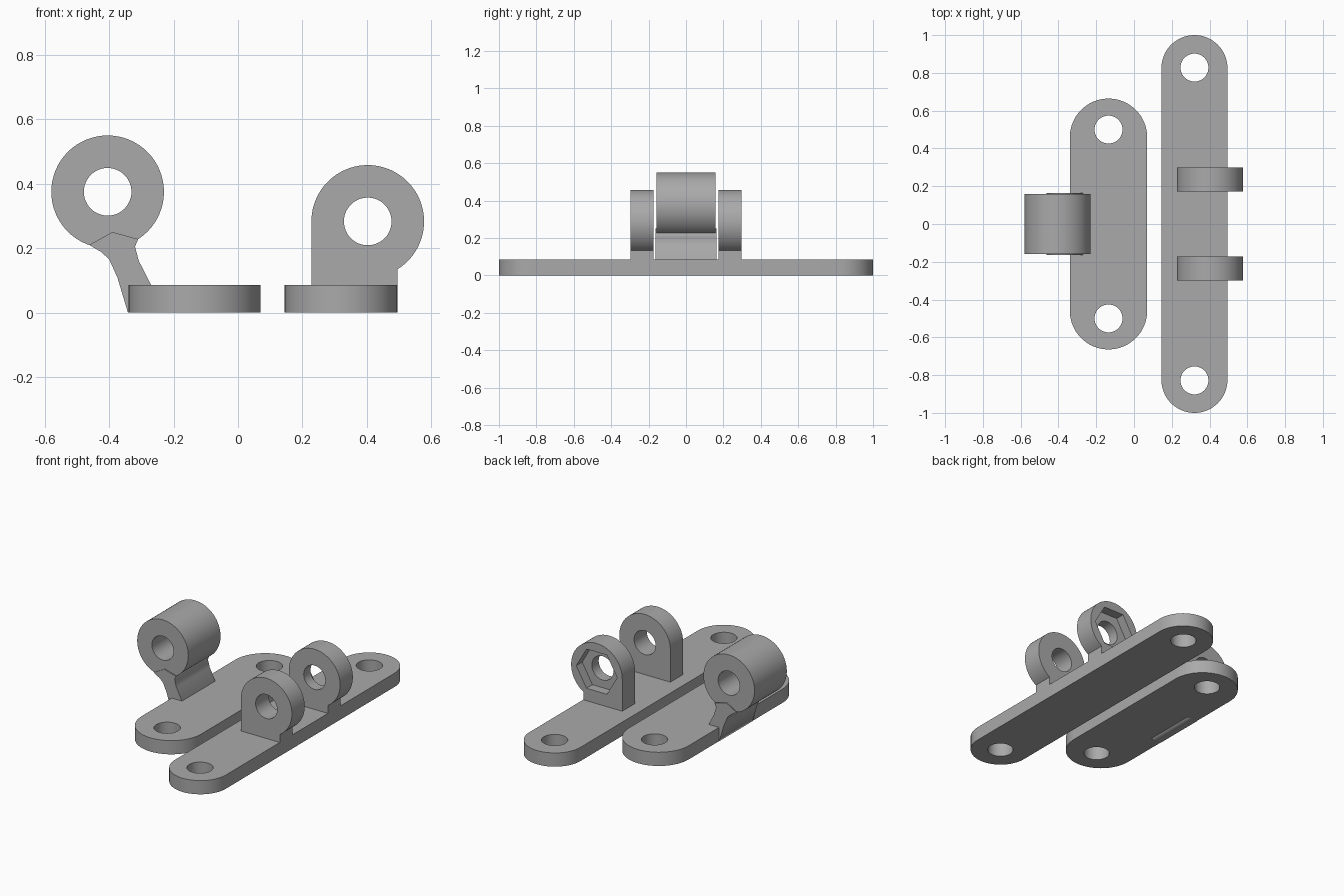
import bpy, bmesh
from math import sin, cos, pi, radians, asin
from mathutils import Matrix

if "Cube" in bpy.data.objects:
    bpy.data.objects.remove(bpy.data.objects["Cube"], do_unlink=True)

grey = bpy.data.materials.new("plain_grey")
grey.use_nodes = True
colour = (0.4, 0.4, 0.4, 1)
grey.diffuse_color = colour
grey.node_tree.nodes["Principled BSDF"].inputs["Base Color"].default_value = colour

UPRIGHT = Matrix.Rotation(pi / 2, 4, 'X')   # profile (x, z) extruded along y


def arc(cx, cy, r, start, end, steps):
    """Points on a circle, angles in degrees."""
    return [(cx + r * cos(radians(start + (end - start) * i / steps)),
             cy + r * sin(radians(start + (end - start) * i / steps)))
            for i in range(steps + 1)]


def circle(cx, cy, r, sides=48, turn=0):
    return arc(cx, cy, r, turn, turn + 360, sides)[:-1]


def solid(name, loops, low, high, matrix=Matrix()):
    """Extrude an outline with optional hole loops between two depths."""
    curve = bpy.data.curves.new(name, 'CURVE')
    curve.dimensions = '2D'
    curve.fill_mode = 'BOTH'
    curve.extrude = (high - low) / 2
    for points in loops:
        spline = curve.splines.new('POLY')
        spline.points.add(len(points) - 1)
        for point, (x, y) in zip(spline.points, points):
            point.co = (x, y, 0, 1)
        spline.use_cyclic_u = True
    temp = bpy.data.objects.new("temp", curve)
    bpy.context.collection.objects.link(temp)
    mesh = bpy.data.meshes.new_from_object(
        temp.evaluated_get(bpy.context.evaluated_depsgraph_get()))
    bpy.data.objects.remove(temp)
    bpy.data.curves.remove(curve)

    bm = bmesh.new()
    bm.from_mesh(mesh)
    bmesh.ops.remove_doubles(bm, verts=bm.verts, dist=1e-5)
    bmesh.ops.translate(bm, verts=bm.verts, vec=(0, 0, (low + high) / 2))
    bmesh.ops.transform(bm, matrix=matrix, verts=bm.verts)
    bmesh.ops.recalc_face_normals(bm, faces=bm.faces)
    bm.to_mesh(mesh)
    bm.free()
    mesh.name = name
    mesh.materials.clear()
    mesh.materials.append(grey)
    obj = bpy.data.objects.new(name, mesh)
    bpy.context.collection.objects.link(obj)
    return obj


def smooth(obj):
    bpy.ops.object.select_all(action='DESELECT')
    obj.select_set(True)
    bpy.context.view_layer.objects.active = obj
    bpy.ops.object.shade_smooth_by_angle(angle=radians(25))


def plate(name, x, half_length, r, hole_y):
    """Round-ended mounting plate with a screw hole at each end."""
    end = half_length - r
    outline = arc(x, end, r, 0, 180, 32) + arc(x, -end, r, 180, 360, 32)
    holes = [circle(x, side * hole_y, 0.074) for side in (-1, 1)]
    smooth(solid(name, [outline] + holes, 0, 0.085))


plate("short_plate", -0.135, 0.664, 0.205, 0.5)
plate("long_plate", 0.32, 1.0, 0.175, 0.828)

# Hinge barrel and its bent arm
RADIUS, BORE = 0.175, 0.074
smooth(solid("hinge_barrel",
             [circle(-0.405, 0.375, RADIUS, 64), circle(-0.405, 0.375, BORE)],
             -0.158, 0.158, UPRIGHT))
arm = [(-0.342, 0), (-0.375, 0.11), (-0.4, 0.165), (-0.425, 0.188), (-0.462, 0.21),
       (-0.39, 0.25), (-0.31, 0.228), (-0.32, 0.205), (-0.308, 0.16), (-0.268, 0.082),
       (-0.268, 0)]
solid("barrel_arm", [arm], -0.163, 0.163, UPRIGHT)

# Pair of lugs with a flat back and an undercut front
LUG_X, LUG_Z, EDGE = 0.403, 0.283, 0.495
meet = -90 + asin((EDGE - LUG_X) / RADIUS) * 180 / pi
lug = arc(LUG_X, LUG_Z, RADIUS, meet, 180, 56) + [(LUG_X - RADIUS, 0.08), (EDGE, 0.08)]
for name, low, high in (("front_lug", 0.173, 0.298), ("back_lug", -0.298, -0.173)):
    obj = solid(name, [lug, circle(LUG_X, LUG_Z, BORE)], low, high, UPRIGHT)
    if name == "back_lug":
        # Hexagonal nut pocket on the outer face
        cutter = solid("nut_cutter", [circle(LUG_X, LUG_Z, 0.14, 6)],
                       -0.4, -0.24, UPRIGHT)
        cutter.hide_render = True
        cut = obj.modifiers.new("nut_pocket", 'BOOLEAN')
        cut.object = cutter
        cut.solver = 'EXACT'
        bpy.context.view_layer.objects.active = obj
        bpy.ops.object.modifier_apply(modifier=cut.name)
        bpy.data.objects.remove(cutter)
    smooth(obj)
